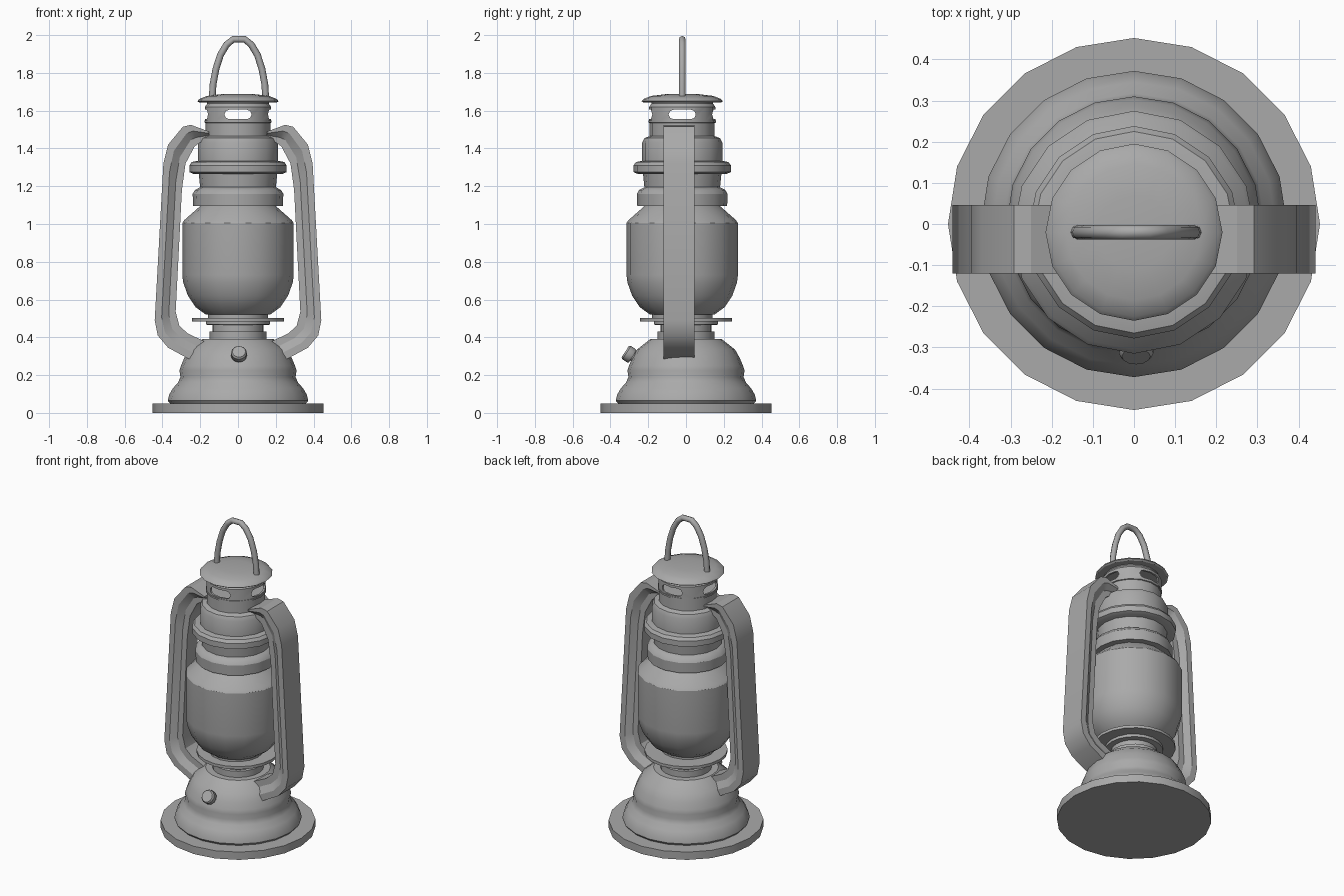
import bpy, bmesh, math
from mathutils import Vector

old = bpy.data.objects.get("Cube")
if old:
    bpy.data.objects.remove(old)

# Single plain metal colour
metal = bpy.data.materials.new("plain_grey_metal")
metal.use_nodes = True
GREY = (0.4, 0.4, 0.4, 1)
metal.diffuse_color = GREY
metal.node_tree.nodes["Principled BSDF"].inputs["Base Color"].default_value = GREY

UPPER_Y = -0.02   # the globe and chimney stand slightly forward of the base
ARM_Y = -0.037


def shade(obj, angle=32):
    bpy.ops.object.select_all(action='DESELECT')
    obj.select_set(True)
    bpy.context.view_layer.objects.active = obj
    bpy.ops.object.shade_smooth_by_angle(angle=math.radians(angle))


def finish(bm, name, smooth=True):
    bmesh.ops.recalc_face_normals(bm, faces=bm.faces)
    mesh = bpy.data.meshes.new(name)
    bm.to_mesh(mesh)
    bm.free()
    mesh.materials.append(metal)
    obj = bpy.data.objects.new(name, mesh)
    bpy.context.collection.objects.link(obj)
    if smooth:
        shade(obj)
    return obj


def loft(bm, sections, closed=False):
    """Bridge equal-length vertex loops; cap the ends unless closed."""
    rings = [[bm.verts.new(p) for p in s] for s in sections]
    pairs = list(zip(rings, rings[1:]))
    if closed:
        pairs.append((rings[-1], rings[0]))
    else:
        bm.faces.new(rings[0])
        bm.faces.new(rings[-1])
    n = len(rings[0])
    for a, b in pairs:
        for i in range(n):
            j = (i + 1) % n
            bm.faces.new((a[i], a[j], b[j], b[i]))


def lathe(name, profile, y=0.0, sides=20, closed=False, smooth=True):
    """Revolve (radius, height) points around the vertical axis."""
    bm = bmesh.new()
    angles = [math.tau * i / sides for i in range(sides)]
    loft(bm, [[(r * math.sin(a), y + r * math.cos(a), z) for a in angles]
              for r, z in profile], closed)
    return finish(bm, name, smooth)


def rod(name, start, end, radii, sides=12):
    """Straight turned part: radii is a list of (fraction along, radius)."""
    start, end = Vector(start), Vector(end)
    turn = (end - start).to_track_quat('Z', 'Y')
    bm = bmesh.new()
    loft(bm, [[start.lerp(end, t) + turn @ Vector((r * math.cos(math.tau * i / sides),
                                                   r * math.sin(math.tau * i / sides), 0))
               for i in range(sides)] for t, r in radii])
    return finish(bm, name)


# Base, fuel tank and burner neck
lathe("base_plate", [(.452, 0), (.452, .05)])
lathe("fuel_tank", [(.36, .05), (.372, .065), (.365, .095), (.345, .13), (.318, .16),
                    (.305, .19), (.31, .225), (.302, .25), (.285, .29), (.26, .335),
                    (.19, .39)])
lathe("burner_neck", [(.15, .385), (.15, .43), (.135, .432), (.135, .465),
                      (.17, .467), (.17, .485)])
lathe("burner_plate", [(.243, .485), (.243, .503)])
lathe("globe_seat", [(.16, .5), (.16, .53)], UPPER_Y, 16)

# Globe with its sloping shoulder
lathe("globe", [(.17, .52), (.225, .56), (.265, .62), (.29, .69), (.295, .73),
                (.295, 1.005), (.285, 1.02), (.2, 1.095)], UPPER_Y, 16)

# Stacked hood rings
lathe("lower_hood_ring", [(.238, 1.095), (.24, 1.16), (.228, 1.18), (.2, 1.195)], UPPER_Y, 16)
lathe("hood_collar", [(.2, 1.19), (.208, 1.27)], UPPER_Y, 16)
lathe("wide_hood_ring", [(.235, 1.265), (.258, 1.275), (.258, 1.31), (.245, 1.328),
                         (.21, 1.335)], UPPER_Y, 16)
lathe("upper_hood", [(.212, 1.33), (.212, 1.43), (.2, 1.455), (.172, 1.465),
                     (.172, 1.535), (.178, 1.537), (.178, 1.547)], UPPER_Y, 16)

# Vented chimney: hollow tube with slots through all four sides
chimney = lathe("vented_chimney", [(.175, 1.546), (.175, 1.62), (.163, 1.637), (.163, 1.65),
                                   (.155, 1.65), (.155, 1.637), (.163, 1.62), (.163, 1.546)],
                UPPER_Y, 16, closed=True, smooth=False)
for axis in "xy":
    outline = []
    for i in range(10):
        a = math.pi * (i if i < 5 else i - 1) / 4 - math.pi / 2
        outline.append((math.copysign(.047, 4.5 - i) + .025 * math.cos(a),
                        1.58 + .025 * math.sin(a)))
    bm = bmesh.new()
    loft(bm, [[(d, u + UPPER_Y, z) if axis == "x" else (u, d + UPPER_Y, z)
               for u, z in outline] for d in (-.4, .4)])
    cutter = finish(bm, "slot_cutter", False)
    cutter.hide_render = True
    bpy.context.view_layer.objects.active = chimney
    mod = chimney.modifiers.new("slots", 'BOOLEAN')
    mod.operation, mod.solver, mod.object = 'DIFFERENCE', 'EXACT', cutter
    bpy.ops.object.modifier_apply(modifier=mod.name)
    bpy.data.objects.remove(cutter)
shade(chimney)

lathe("chimney_lid", [(.205, 1.643), (.215, 1.65), (.205, 1.662), (.165, 1.678), (.09, 1.687)],
      UPPER_Y, 16)

# Filler cap on the front of the tank
rod("filler_neck", (0.005, -.22, .26), (0.005, -.3, .31), [(0, .026), (1, .026)])
rod("filler_cap", (0.005, -.282, .298), (0.005, -.322, .324),
    [(0, .036), (.2, .042), (.8, .042), (1, .035)])

# Side air tubes: outer and inner edges of the path, with a stepped section
OUTER = [(.25, .28), (.37, .345), (.425, .41), (.441, .49), (.395, 1.32),
         (.37, 1.42), (.292, 1.515), (.25, 1.525), (.155, 1.49)]
INNER = [(.17, .375), (.265, .42), (.31, .46), (.33, .535), (.297, 1.18),
         (.278, 1.32), (.23, 1.41), (.21, 1.425), (.15, 1.46)]
STEPS = [(0, .083), (.33, .083), (.67, .055), (1, .055)]
SECTION = STEPS + [(t, -w) for t, w in reversed(STEPS)]
for side, label in ((1, "left"), (-1, "right")):
    bm = bmesh.new()
    loft(bm, [[(side * (ox + (ix - ox) * t), ARM_Y + w, oz + (iz - oz) * t)
               for t, w in SECTION] for (ox, oz), (ix, iz) in zip(OUTER, INNER)])
    finish(bm, label + "_air_tube")

# Carrying handle: round wire arch
half = [(.142, 1.66), (.137, 1.74), (.122, 1.82), (.098, 1.895), (.065, 1.95), (.03, 1.978)]
path = [(-x, z) for x, z in half] + [(x, z) for x, z in reversed(half)]
bm = bmesh.new()
sections = []
for i, (x, z) in enumerate(path):
    (ax, az), (bx, bz) = path[max(i - 1, 0)], path[min(i + 1, len(path) - 1)]
    normal = Vector((az - bz, 0, bx - ax)).normalized()
    centre = Vector((x + .005, UPPER_Y, z))
    sections.append([centre + .018 * (normal * math.cos(math.tau * k / 8)
                                      + Vector((0, math.sin(math.tau * k / 8), 0)))
                     for k in range(8)])
loft(bm, sections)
shade(finish(bm, "carrying_handle", False), 60)
